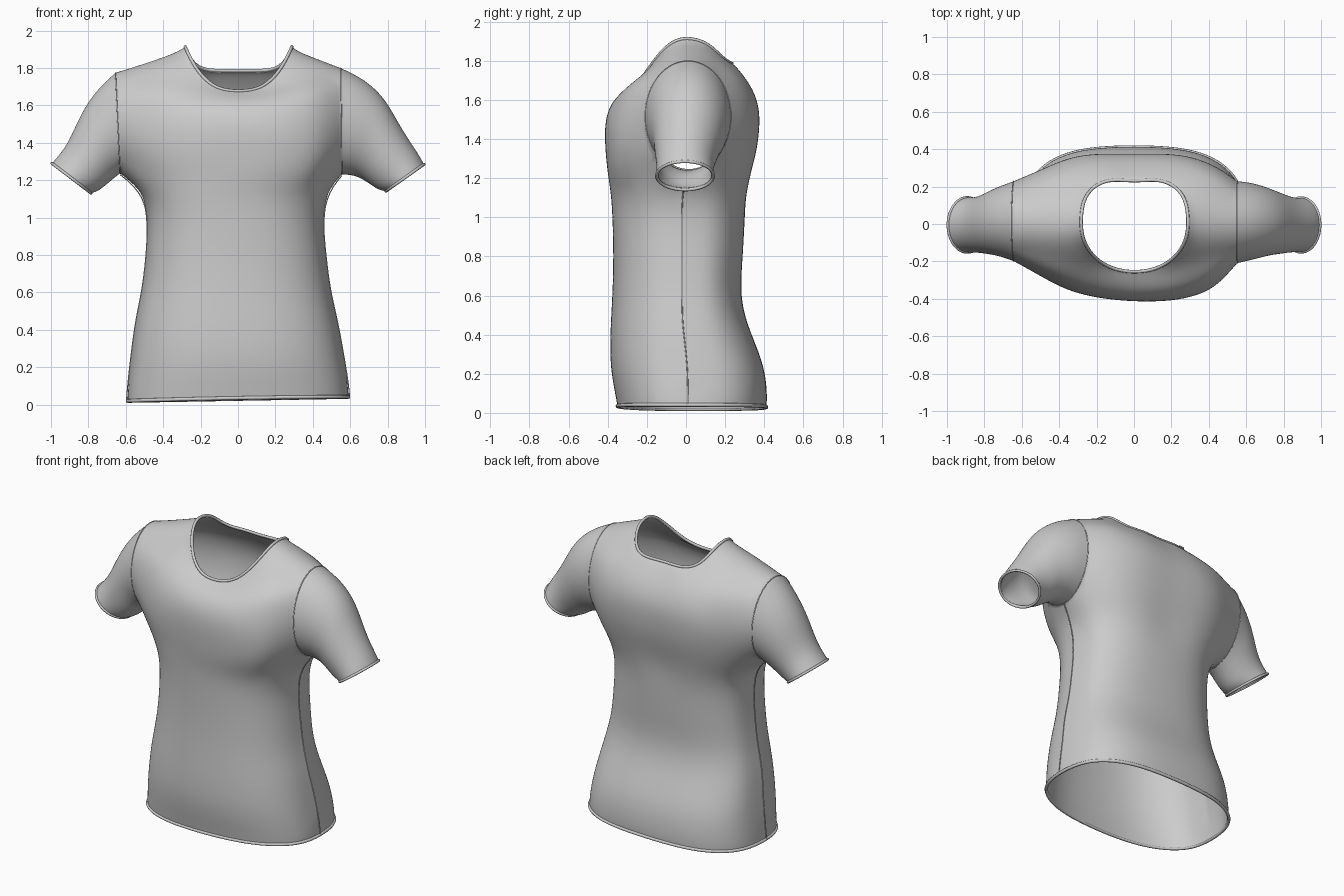
import bpy, bmesh
from math import sin, cos, pi, copysign
from mathutils import Vector

if "Cube" in bpy.data.objects:
    bpy.data.objects.remove(bpy.data.objects["Cube"])

# One plain cloth colour
cloth = bpy.data.materials.new("grey cloth")
cloth.use_nodes = True
GREY = (0.6, 0.6, 0.6, 1)
cloth.diffuse_color = GREY
cloth.node_tree.nodes["Principled BSDF"].inputs["Base Color"].default_value = GREY

COLS = 24
# Torso rings: half width, x shift, side z, front (y, z, squareness), back (y, z, squareness)
RINGS = [
    (.59, 0, .03, (-.35, .035, 2.4), (.41, .03, 2.8)),
    (.587, 0, .09, (-.36, .09, 2.4), (.415, .09, 2.8)),
    (.565, -.003, .25, (-.39, .25, 2.4), (.4, .25, 2.8)),
    (.535, -.008, .45, (-.385, .45, 2.4), (.31, .45, 2.6)),
    (.497, -.01, .61, (-.375, .61, 2.4), (.275, .61, 2.5)),
    (.475, -.01, .80, (-.37, .80, 2.4), (.29, .80, 2.5)),
    (.46, -.015, 1.0, (-.375, 1.0, 2.4), (.30, 1.0, 2.5)),
    (.49, -.015, 1.14, (-.383, 1.12, 2.4), (.32, 1.12, 2.5)),
    (.56, -.01, 1.23, (-.4, 1.23, 2.4), (.345, 1.23, 2.5)),
    (.60, -.01, 1.36, (-.41, 1.34, 2.5), (.375, 1.34, 2.5)),
    (.61, -.01, 1.5, (-.415, 1.46, 2.4), (.39, 1.46, 2.6)),
    (.61, -.01, 1.66, (-.397, 1.55, 2.2), (.388, 1.56, 2.4)),
    (.605, -.01, 1.79, (-.355, 1.61, 2.0), (.355, 1.65, 2.1)),
    (.44, 0, 1.845, (-.305, 1.645, 2.0), (.30, 1.73, 2.2)),
    (.325, 0, 1.89, (-.268, 1.665, 2.1), (.262, 1.775, 2.5)),
    (.285, .003, 1.92, (-.255, 1.675, 2.1), (.245, 1.785, 2.8)),
]
# How sharply the top rings rise to the shoulder: front, back
RISE = {13: (2.3, 2.6), 14: (2.6, 3.8), 15: (2.8, 5)}
ARM_LOW, ARM_HIGH = 8, 12      # rings bounding the armholes

# Sleeve rings: top (x, z), bottom (x, z), half depth, centre y; the first is the seam
LEFT_SLEEVE = [
    ((.55, 1.80), (.555, 1.23), .22, .01),
    ((.66, 1.75), (.62, 1.225), .205, .015),
    ((.775, 1.655), (.665, 1.205), .18, .012),
    ((.85, 1.52), (.71, 1.175), .163, .003),
    ((.91, 1.42), (.74, 1.155), .15, -.003),
    ((.965, 1.34), (.765, 1.145), .145, -.005),
    ((.995, 1.285), (.79, 1.14), .146, -.005),
]
RIGHT_SLEEVE = [
    ((.655, 1.775), (.63, 1.235), .215, .015),
    ((.75, 1.69), (.65, 1.22), .193, .015),
    ((.83, 1.575), (.675, 1.2), .175, .01),
    ((.885, 1.45), (.71, 1.17), .158, 0),
    ((.93, 1.365), (.75, 1.14), .148, -.005),
    ((.995, 1.29), (.785, 1.13), .147, -.005),
]


def ring_point(row, i):
    w, shift, zs, front, back = RINGS[row]
    a = 2 * pi * i / COLS
    c, s = cos(a), sin(a)
    y0, z0, n = back if s > 0 else front
    power = RISE.get(row, (2, 2))[s > 0]
    x = shift + 1.01 * w * copysign(abs(c) ** (2 / n), c)
    y = 1.01 * y0 * abs(s) ** (2 / n)
    z = z0 + (zs - z0) * abs(c) ** power
    # Spine hollow, a chest fuller on its left, and a slightly tilted hem
    if s > .9 and z > 1.1:
        y -= .02 * (1 - abs(c) / .3)
    if s < 0 and ARM_LOW <= row <= ARM_HIGH:
        y += .05 * x * s
    if z < .1:
        z += .018 * x
    return Vector((x, y, z))


def sleeve_loop(side, top, bottom, depth, yc):
    top, bottom = Vector((top[0], yc, top[1])), Vector((bottom[0], yc, bottom[1]))
    mid, half = (top + bottom) / 2, (top - bottom) / 2 * 1.02
    pts = []
    for k in range(16):
        a = k * pi / 8
        p = mid - half * cos(a) + Vector((0, depth * 1.02 * sin(a), 0))
        pts.append(Vector((p.x * side, p.y, p.z)))
    return pts


def cord(name, pts, radius, cyclic=True):
    """Thin raised edge that follows a loop of the shirt."""
    curve = bpy.data.curves.new(name, "CURVE")
    curve.dimensions = "3D"
    curve.bevel_depth = radius
    curve.bevel_resolution = 2
    curve.resolution_u = 6
    line = curve.splines.new("NURBS")
    line.points.add(len(pts) - 1)
    for point, co in zip(line.points, pts):
        point.co = (*co, 1)
    line.order_u = 4
    line.use_cyclic_u = cyclic
    line.use_endpoint_u = not cyclic
    curve.materials.append(cloth)
    bpy.context.collection.objects.link(bpy.data.objects.new(name, curve))


bm = bmesh.new()
crease = bm.edges.layers.float.new("crease_edge")
grid = [[bm.verts.new(ring_point(r, i)) for i in range(COLS)] for r in range(len(RINGS))]


def in_armhole(row, i):
    return ARM_LOW <= row < ARM_HIGH and (i + 2) % (COLS // 2) < 4


# Torso, left open at both armholes
for row in range(len(RINGS) - 1):
    for i in range(COLS):
        if not in_armhole(row, i):
            j = (i + 1) % COLS
            bm.faces.new((grid[row][i], grid[row][j], grid[row + 1][j], grid[row + 1][i]))


def mark_seam(verts):
    for a, b in zip(verts, verts[1:]):
        edge = bm.edges.get((a, b))
        if edge:
            edge[crease] = 1


# Armhole loop, starting under the arm and going round by the back
rows = range(ARM_LOW + 1, ARM_HIGH)
path = [(ARM_LOW, 0), (ARM_LOW, 1), (ARM_LOW, 2)] + [(r, 2) for r in rows]
path += [(ARM_HIGH, i) for i in (2, 1, 0, -1, -2)]
path += [(r, -2) for r in reversed(rows)] + [(ARM_LOW, -2), (ARM_LOW, -1)]

for side, label, sleeve in ((1, "left", LEFT_SLEEVE), (-1, "right", RIGHT_SLEEVE)):
    loop = [grid[r][(i if side > 0 else 12 - i) % COLS] for r, i in path]
    seam = sleeve_loop(side, *sleeve[0])
    for v, co in zip(loop, seam):
        v.co = co
    hole = loop
    for ring in sleeve[1:]:
        pts = sleeve_loop(side, *ring)
        new = [bm.verts.new(p) for p in pts]
        for k in range(16):
            m = (k + 1) % 16
            bm.faces.new((loop[k], loop[m], new[m], new[k]))
        loop = new
    mark_seam(hole + hole[:1])
    cord(label + "_armhole_seam", seam, .003)
    cord(label + "_cuff_binding", pts, .008)
    # Side seam from the hem to the armhole
    column = [grid[r][0 if side > 0 else 12] for r in range(ARM_LOW + 1)]
    for v in column[:-1]:
        v.co.y = .01 if v.co.z < .4 else -.02
    mark_seam(column[1:-1])
    cord(label + "_side_seam", [v.co.copy() for v in column], .003, False)

cord("hem_binding", [v.co.copy() for v in grid[0]], .01)
cord("neck_binding", [v.co.copy() for v in grid[-1]], .009)

bmesh.ops.delete(bm, geom=[v for v in bm.verts if not v.link_faces], context="VERTS")
bmesh.ops.recalc_face_normals(bm, faces=bm.faces)
mesh = bpy.data.meshes.new("shirt")
bm.to_mesh(mesh)
bm.free()
mesh.materials.append(cloth)
shirt = bpy.data.objects.new("shirt", mesh)
bpy.context.collection.objects.link(shirt)
mesh.shade_smooth()

# Rounded cloth with a thin wall
smooth = shirt.modifiers.new("smooth", "SUBSURF")
smooth.levels = smooth.render_levels = 3
wall = shirt.modifiers.new("wall", "SOLIDIFY")
wall.thickness = .01
wall.offset = -1
